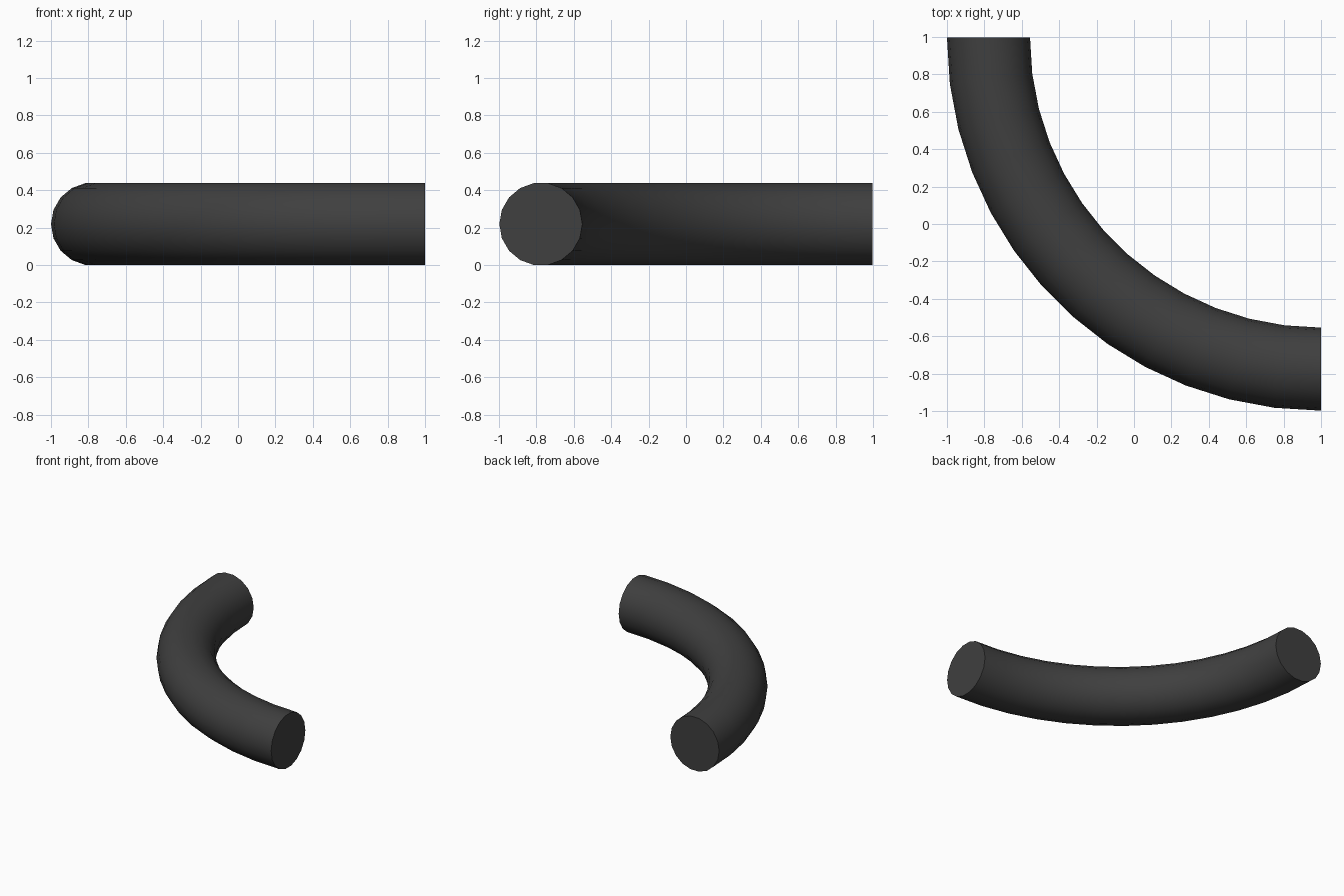
import bpy, bmesh, math
from mathutils import Vector
from mathutils.geometry import interpolate_bezier

if "Cube" in bpy.data.objects:
    bpy.data.objects.remove(bpy.data.objects["Cube"])

R = 0.222          # tube radius
SIDES, STEPS = 18, 13
Z = R * math.cos(math.pi / SIDES)   # tube rests on a flat side
K = 0.5523

# Quarter-turn centre line
start, end = Vector((-1 + R, 0.998, Z)), Vector((1, -0.998 + R, Z))
h1 = start + Vector((0, (end.y - start.y) * K, 0))
h2 = end - Vector(((end.x - start.x) * K, 0, 0))
path = interpolate_bezier(start, h1, h2, end, STEPS + 1)

# Rings swept along the centre line
bm = bmesh.new()
rings = []
for i, p in enumerate(path):
    if i == 0:
        t = Vector((0, -1, 0))
    elif i == STEPS:
        t = Vector((1, 0, 0))
    else:
        t = ((p - path[i - 1]).normalized() + (path[i + 1] - p).normalized()).normalized()
    side = Vector((t.y, -t.x, 0))
    angles = [2 * math.pi * k / SIDES for k in range(SIDES)]
    rings.append([bm.verts.new(p + side * R * math.cos(a) + Vector((0, 0, R * math.sin(a))))
                  for a in angles])
for a, b in zip(rings, rings[1:]):
    for k in range(SIDES):
        n = (k + 1) % SIDES
        bm.faces.new((a[k], a[n], b[n], b[k])).smooth = True

# Flat end caps
bm.faces.new(rings[0])
bm.faces.new(rings[-1])
bmesh.ops.recalc_face_normals(bm, faces=bm.faces)

mesh = bpy.data.meshes.new("curved_pipe")
bm.to_mesh(mesh)
bm.free()
pipe = bpy.data.objects.new("curved_pipe", mesh)
bpy.context.collection.objects.link(pipe)

# Dark grey colour
mat = bpy.data.materials.new("dark_grey")
mat.diffuse_color = (0.05, 0.05, 0.05, 1)
mat.use_nodes = True
mat.node_tree.nodes["Principled BSDF"].inputs["Base Color"].default_value = mat.diffuse_color
mesh.materials.append(mat)

bpy.context.view_layer.objects.active = pipe
pipe.select_set(True)
bpy.ops.object.shade_smooth_by_angle(angle=math.radians(35))
